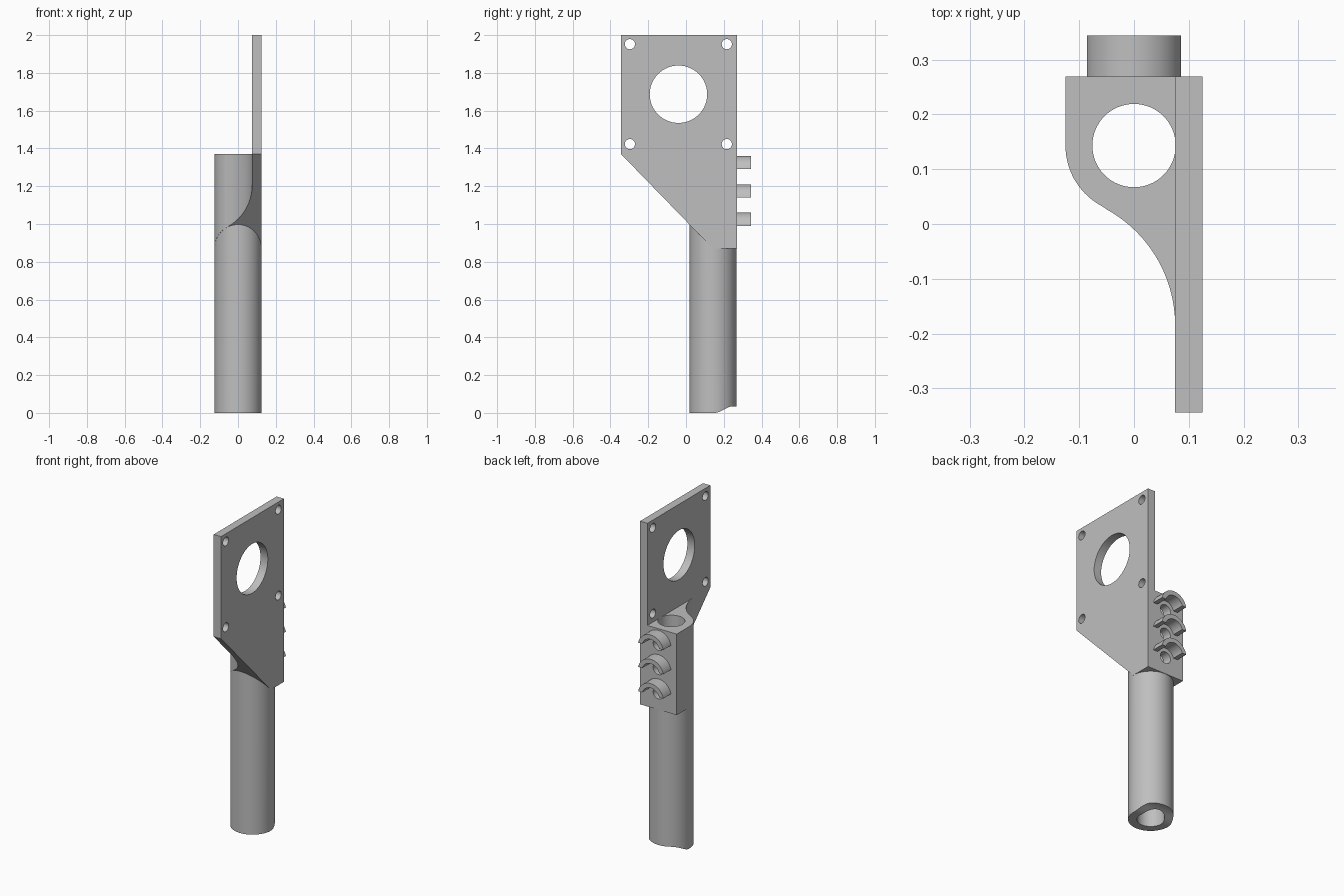
import bpy, bmesh
from math import sin, cos, pi, radians, atan2
from mathutils import Vector

cube = bpy.data.objects.get("Cube")
if cube:
    bpy.data.objects.remove(cube, do_unlink=True)

GREY = (0.52, 0.52, 0.52, 1)
mat = bpy.data.materials.new("plain grey")
mat.use_nodes = True
mat.diffuse_color = GREY
mat.node_tree.nodes["Principled BSDF"].inputs["Base Color"].default_value = GREY

TUBE_Y, TUBE_R, BORE_R = 0.143, 0.125, 0.076
BACK, FRONT = 0.269, -0.344
BLOCK_LOW, BLOCK_TOP, TOP = 0.87, 1.37, 2.0
PLATE_X = 0.075


def prism(name, points, axis, low, high):
    """Extrude a 2D outline along an axis; the outline uses the other two axes in order."""
    bm = bmesh.new()

    def place(p, d):
        c = list(p)
        c.insert("xyz".index(axis), d)
        return bm.verts.new(c)
    a = [place(p, low) for p in points]
    b = [place(p, high) for p in points]
    n = len(points)
    bm.faces.new(a)
    bm.faces.new(b[::-1])
    for i in range(n):
        j = (i + 1) % n
        bm.faces.new((a[j], a[i], b[i], b[j]))
    bmesh.ops.recalc_face_normals(bm, faces=bm.faces)
    mesh = bpy.data.meshes.new(name)
    bm.to_mesh(mesh)
    bm.free()
    ob = bpy.data.objects.new(name, mesh)
    bpy.context.collection.objects.link(ob)
    mesh.materials.append(mat)
    return ob


def arc(cx, cy, r, start, end, n=32):
    return [(cx + r * cos(start + (end - start) * i / n),
             cy + r * sin(start + (end - start) * i / n)) for i in range(n + 1)]


def disc(cx, cy, r, n=64):
    return arc(cx, cy, r, 0, 2 * pi, n)[:-1]


def activate(ob):
    bpy.ops.object.select_all(action='DESELECT')
    ob.select_set(True)
    bpy.context.view_layer.objects.active = ob


def combine(target, tool, operation='DIFFERENCE'):
    tool.hide_render = True
    activate(target)
    mod = target.modifiers.new("combine", 'BOOLEAN')
    mod.object, mod.operation, mod.solver = tool, operation, 'EXACT'
    bpy.ops.object.modifier_apply(modifier=mod.name)
    bpy.data.objects.remove(tool, do_unlink=True)


# Clamp block: round nose blending through a hollow curve into the plate
sweep_r = 0.2417
sweep = Vector((PLATE_X - sweep_r, -0.185))
to_sweep = sweep - Vector((0, TUBE_Y))
meet = atan2(to_sweep.y, to_sweep.x)
outline = [(-TUBE_R, BACK)]
outline += arc(0, TUBE_Y, TUBE_R, -pi, meet, 20)
outline += arc(sweep.x, sweep.y, sweep_r, meet + pi, 0, 28)[1:]
outline += [(PLATE_X, FRONT), (TUBE_R, FRONT), (TUBE_R, BACK)]
body = prism("tube_and_plate_mount", outline, 'z', BLOCK_LOW, BLOCK_TOP)

# Upright mounting plate
plate = prism("upper_plate", [(FRONT, BLOCK_TOP - 0.05), (BACK, BLOCK_TOP - 0.05),
                              (BACK, TOP), (FRONT, TOP)], 'x', PLATE_X, TUBE_R)
combine(body, plate, 'UNION')

# Diagonal underside
slope = [(FRONT - 0.1, BLOCK_TOP + 0.103), (0.142, BLOCK_LOW),
         (0.142, 0.5), (FRONT - 0.1, 0.5)]
combine(body, prism("slope_cutter", slope, 'x', -1, 1))

# Long tube with its lower back edge relieved
tube = prism("tube", disc(0, TUBE_Y, TUBE_R - 0.0004, 96), 'z', 0, 1.05)
relief = [(0.15, -0.1)]
for i in range(13):
    t = i / 12
    relief.append((0.15 + 0.1 * t, 0.035 * t * t * (3 - 2 * t) - 0.0001))
relief += [(0.4, 0.035), (0.4, -0.1)]
combine(tube, prism("relief_cutter", relief, 'x', -1, 1))
combine(body, tube, 'UNION')

# Bore, plate window and screw holes
combine(body, prism("bore_cutter", disc(0, TUBE_Y, BORE_R), 'z', -0.2, 1.6))
combine(body, prism("window_cutter", disc(-0.04, 1.687, 0.152, 80), 'x', 0, 0.3))
for y in (-0.297, 0.216):
    for z in (1.423, 1.952):
        combine(body, prism("screw_cutter", disc(y, z, 0.027, 32), 'x', 0, 0.3))

# Arched hooks on the back, each over a small hole into the bore
parts = [body]
OUTER, INNER = 0.0875, 0.06
for i, top in enumerate((1.06, 1.21, 1.36)):
    centre = top - OUTER
    combine(body, prism("port_cutter", disc(0, centre, 0.036, 40), 'y', 0.15, 0.4))
    lift = radians(11.5)
    lift_in = radians(17)
    shape = arc(0, centre, OUTER, lift, pi - lift)
    shape += arc(0, centre, INNER, pi - lift_in, lift_in)
    parts.append(prism(f"back_hook_{i + 1}", shape, 'y', BACK - 0.003, 0.344))

for ob in parts:
    activate(ob)
    bpy.ops.object.shade_smooth_by_angle(angle=radians(30))
